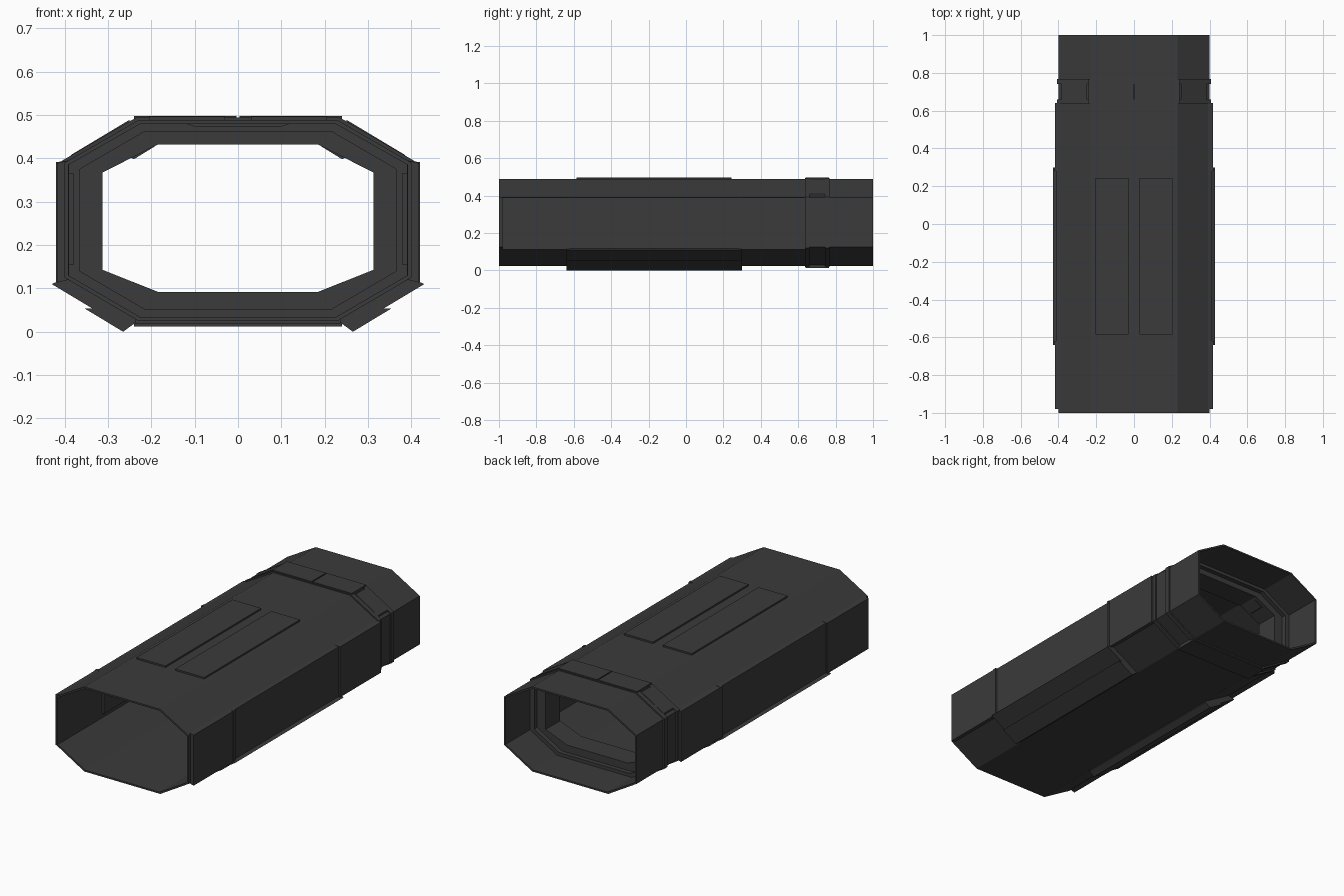
import bpy, bmesh

if "Cube" in bpy.data.objects:
    bpy.data.objects.remove(bpy.data.objects["Cube"])

mat = bpy.data.materials.new("dark grey metal")
mat.diffuse_color = (0.043, 0.043, 0.043, 1)
mat.use_nodes = True
mat.node_tree.nodes["Principled BSDF"].inputs["Base Color"].default_value = mat.diffuse_color


def finish(name, bm):
    bmesh.ops.recalc_face_normals(bm, faces=bm.faces)
    me = bpy.data.meshes.new(name)
    bm.to_mesh(me)
    bm.free()
    me.materials.append(mat)
    ob = bpy.data.objects.new(name, me)
    bpy.context.collection.objects.link(ob)
    return ob


def prism(name, pts, y0, y1):
    """Extrude an xz outline along y."""
    bm = bmesh.new()
    a = [bm.verts.new((x, y0, z)) for x, z in pts]
    b = [bm.verts.new((x, y1, z)) for x, z in pts]
    bm.faces.new(a)
    bm.faces.new(b)
    for i in range(len(pts)):
        j = (i + 1) % len(pts)
        bm.faces.new((a[i], a[j], b[j], b[i]))
    return finish(name, bm)


def pair(name, pts, y0, y1):
    """The same outline on the right and left sides."""
    prism("right_" + name, pts, y0, y1)
    prism("left_" + name, [(-x, z) for x, z in pts], y0, y1)


def rect(x0, x1, z0, z1):
    return [(x0, z0), (x1, z0), (x1, z1), (x0, z1)]


def octagon(w, top_w, bot_w, z0, s0, s1, z1):
    right = [(bot_w, z0), (w, s0), (w, s1), (top_w, z1)]
    return right + [(-x, z) for x, z in reversed(right)]


def tube(name, outer, inner, y0, y1):
    """Octagonal ring with wall thickness."""
    bm = bmesh.new()
    loops = [[bm.verts.new((x, y, z)) for x, z in p]
             for p, y in ((outer, y0), (outer, y1), (inner, y1), (inner, y0))]
    for k in range(4):
        p, q = loops[k], loops[(k + 1) % 4]
        for i in range(8):
            j = (i + 1) % 8
            bm.faces.new((p[i], p[j], q[j], q[i]))
    return finish(name, bm)


OUT = octagon(.40, .23, .23, .025, .125, .39, .488)
INN = octagon(.391, .226, .226, .034, .13, .385, .479)

# Main tunnel shell
tube("tunnel_shell", OUT, INN, -1, 1)

# Side wall cladding: end panels, slightly recessed middle panel, seam ribs
for label, y0, y1, x in (("front", -.98, -.64, .418), ("middle", -.62, .28, .412),
                         ("rear", .30, .64, .418)):
    pair(label + "_wall_panel", [(.39, .12), (x, .113), (x, .389), (.39, .395)], y0, y1)
for label, y in (("front", -.64), ("rear", .28)):
    pair(label + "_seam_rib", [(.39, .12), (.42, .113), (.42, .391), (.39, .395)], y, y + .02)

# Lower diagonal skids
pair("skid", [(.395, .125), (.43, .11), (.335, .053), (.353, .053),
              (.265, 0), (.235, .022), (.235, .03)], -.64, .30)

# Roof hatch plates
pair("roof_hatch", rect(.03, .205, .485, .497), -.585, .243)

# Bulkhead collar: two outer ribs, and plates on the roof and floor
RIB = octagon(.407, .235, .235, .018, .121, .394, .494)
tube("collar_front_rib", RIB, INN, .635, .66)
tube("collar_rear_rib", RIB, INN, .742, .768)
pair("collar_roof_plate", rect(.003, .24, .485, .498), .64, .765)
prism("collar_floor_plate", rect(-.24, .24, .012, .03), .64, .765)
pair("collar_corner_plate", [(.25, .47), (.25, .489), (.385, .408), (.385, .39)], .66, .742)

# Inner door frame, stepped towards the opening
tube("frame_outer_step", INN, octagon(.365, .215, .215, .052, .14, .375, .462), .61, .79)
tube("frame_inner_step", octagon(.38, .222, .222, .04, .135, .38, .472),
     octagon(.313, .185, .185, .092, .143, .367, .432), .64, .765)

# Diagonal stops in the corners of the frame
pair("upper_stop", [(.185, .432), (.24, .398), (.27, .412), (.25, .44)], .66, .745)
pair("lower_stop", [(.185, .092), (.24, .113), (.27, .10), (.25, .07)], .66, .745)

# Thin inner wall and ceiling liners
pair("wall_liner", rect(.378, .392, .155, .365), -.62, .28)
prism("ceiling_liner", [(-.12, .48), (.12, .48), (.10, .473), (-.10, .473)], -.585, .243)
